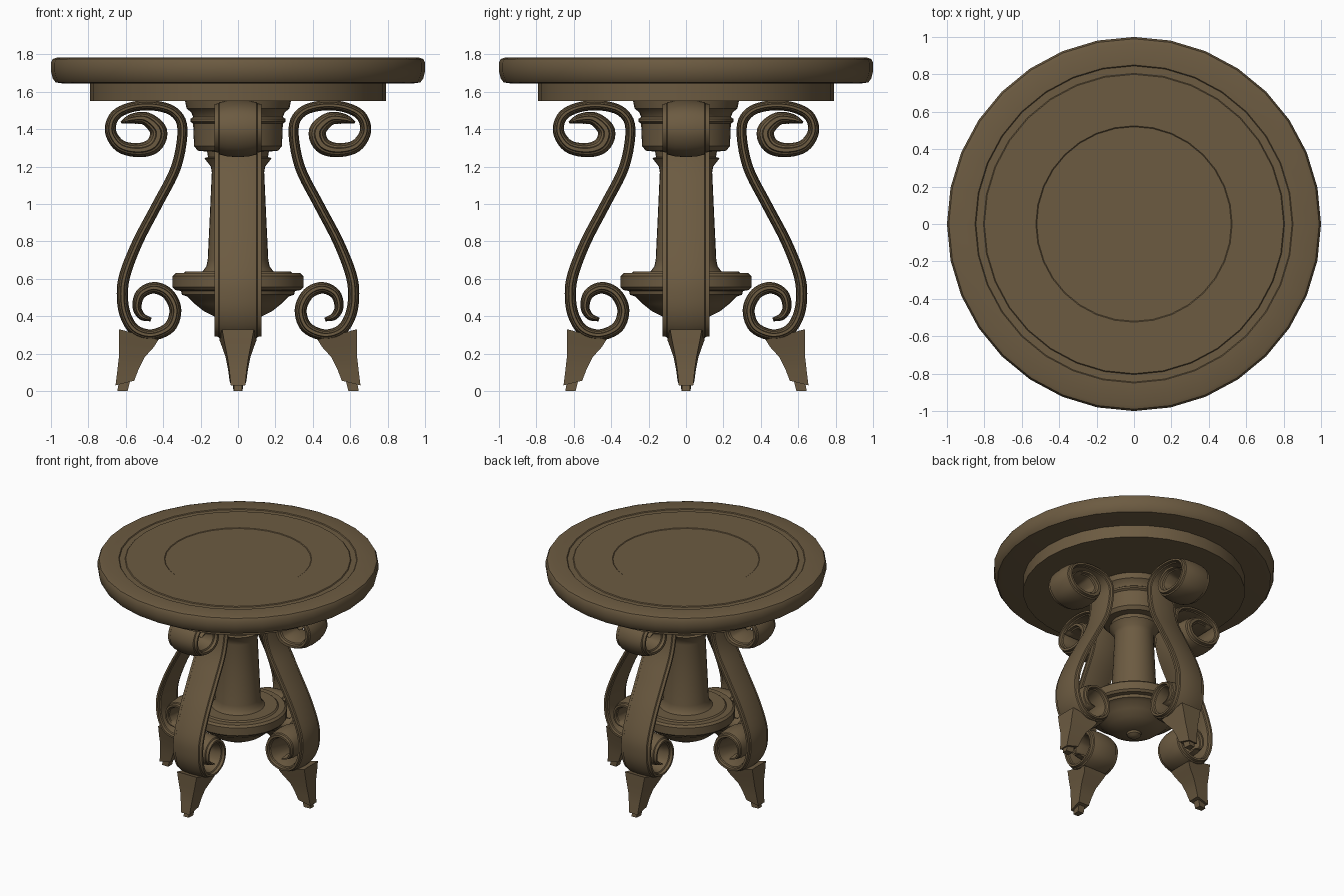
import bpy, bmesh, math
from mathutils import Vector

cube = bpy.data.objects.get("Cube")
if cube:
    bpy.data.objects.remove(cube, do_unlink=True)

COLOUR = (0.15, 0.104, 0.053, 1)
wood = bpy.data.materials.new("brown wood")
wood.use_nodes = True
wood.diffuse_color = COLOUR
bsdf = wood.node_tree.nodes["Principled BSDF"]
bsdf.inputs["Base Color"].default_value = COLOUR
bsdf.inputs["Roughness"].default_value = 0.7


def loft(name, rings, closed=False, angle=30):
    """Skin a list of closed cross-sections; cap the ends unless they are points."""
    bm = bmesh.new()
    rows = [[bm.verts.new(p) for p in ring] for ring in rings]
    n = len(rows[0])
    for a, b in zip(rows, rows[1:]):
        for i in range(n):
            j = (i + 1) % n
            bm.faces.new((a[i], a[j], b[j], b[i]))
    if not closed:
        bm.faces.new(rows[0])
        bm.faces.new(rows[-1])
    bmesh.ops.remove_doubles(bm, verts=bm.verts, dist=0.0001)
    bmesh.ops.recalc_face_normals(bm, faces=bm.faces)
    mesh = bpy.data.meshes.new(name)
    bm.to_mesh(mesh)
    bm.free()
    mesh.materials.append(wood)
    mesh.shade_smooth()
    mesh.set_sharp_from_angle(angle=math.radians(angle))
    ob = bpy.data.objects.new(name, mesh)
    bpy.context.collection.objects.link(ob)
    return ob


def lathe(name, profile, sides=32):
    turns = [2 * math.pi * i / sides for i in range(sides)]
    rings = [[(r * math.cos(t), r * math.sin(t), z) for t in turns] for r, z in profile]
    return loft(name, rings, closed=True)


def smooth_path(points, steps=5):
    """Catmull-Rom curve through the points."""
    pts = [Vector(p) for p in points]
    pts = [2 * pts[0] - pts[1]] + pts + [2 * pts[-1] - pts[-2]]
    out = []
    for a, b, c, d in zip(pts, pts[1:], pts[2:], pts[3:]):
        for k in range(steps):
            t = k / steps
            out.append(0.5 * (2 * b + (c - a) * t + (2 * a - 5 * b + 4 * c - d) * t**2
                              + (3 * b - a - 3 * c + d) * t**3))
    return out + [pts[-2]]


def four_around(ob):
    """Repeat a part on the remaining three sides."""
    for i in range(1, 4):
        copy = ob.copy()
        copy.name = f"{ob.name}_{i + 1}"
        copy.rotation_euler.z = i * math.pi / 2
        bpy.context.collection.objects.link(copy)


# Round top with shallow turned rings
lathe("tabletop", [
    (0, 1.645), (0.94, 1.645), (0.975, 1.65), (0.99, 1.67), (1, 1.71), (1, 1.755),
    (0.99, 1.775), (0.97, 1.782), (0.85, 1.782), (0.845, 1.776), (0.805, 1.776),
    (0.8, 1.782), (0.525, 1.782), (0.52, 1.778), (0, 1.778)])
lathe("apron", [(0, 1.55), (0.79, 1.55), (0.79, 1.65), (0, 1.65)])

# Turned central column
lathe("capital", [
    (0, 1.25), (0.16, 1.25), (0.165, 1.28), (0.215, 1.285), (0.235, 1.31), (0.24, 1.43),
    (0.255, 1.44), (0.255, 1.455), (0.24, 1.465), (0.25, 1.49), (0.275, 1.51),
    (0.285, 1.56), (0, 1.56)])
lathe("column", [
    (0, 1.26), (0.13, 1.26), (0.18, 1.245), (0.145, 1.2), (0.14, 1.17), (0.15, 0.95),
    (0.162, 0.7), (0.17, 0.665), (0.185, 0.645), (0.2, 0.63), (0, 0.63)])
lathe("lower_disc", [
    (0, 0.64), (0.28, 0.64), (0.29, 0.63), (0.335, 0.63), (0.35, 0.615), (0.35, 0.555),
    (0.335, 0.54), (0.305, 0.535), (0.3, 0.515), (0.27, 0.505), (0.23, 0.465),
    (0.18, 0.425), (0.13, 0.4), (0.06, 0.385), (0, 0.385)])
lathe("bottom_button", [(0, 0.39), (0.055, 0.39), (0.05, 0.37), (0.03, 0.355), (0, 0.35)], 16)

# Scrolled leg strap: (x, z, half thickness) from upper curl tip to lower curl tip
path = smooth_path([
    (0.625, 1.435, 0.006), (0.57, 1.455, 0.026), (0.49, 1.455, 0.036), (0.425, 1.39, 0.046),
    (0.45, 1.315, 0.044), (0.53, 1.288, 0.038), (0.63, 1.31, 0.034), (0.682, 1.39, 0.03),
    (0.655, 1.475, 0.028), (0.56, 1.52, 0.027), (0.44, 1.525, 0.027), (0.34, 1.49, 0.027),
    (0.297, 1.4, 0.027), (0.33, 1.2, 0.027), (0.43, 1, 0.027), (0.535, 0.8, 0.028),
    (0.605, 0.62, 0.03), (0.618, 0.5, 0.03), (0.6, 0.4, 0.03), (0.55, 0.325, 0.03),
    (0.46, 0.3, 0.03), (0.365, 0.342, 0.032), (0.335, 0.435, 0.032), (0.375, 0.52, 0.032),
    (0.45, 0.552, 0.031), (0.52, 0.52, 0.028), (0.54, 0.45, 0.024), (0.515, 0.4, 0.02),
    (0.465, 0.382, 0.01)])
# Strap section (width, thickness factor): flat rims and a crowned centre on both faces
half = [(0.125, 0.25), (0.105, 0.35), (0.1, 0.6), (0.06, 0.88), (0, 1)]
face = half + [(-w, n) for w, n in half[-2::-1]]
section = face + [(-w, -n) for w, n in face]
rings = []
for i, p in enumerate(path):
    a, b = path[max(i - 1, 0)], path[min(i + 1, len(path) - 1)]
    t = Vector((b.x - a.x, b.y - a.y)).normalized()
    rings.append([(p.x - t.y * n * p.z, w, p.y + t.x * n * p.z) for w, n in section])
four_around(loft("scroll_leg", rings, angle=35))


def block(name, levels):
    """Tapered block from (inner x, inner z, outer x, outer z, half width) levels."""
    return loft(name, [[(xi, -w, zi), (xo, -w * 0.85, zo), (xo, w * 0.85, zo), (xi, w, zi)]
                       for xi, zi, xo, zo, w in levels], angle=25)


# Tapered feet with small square toes
four_around(block("foot", [
    (0.425, 0.275, 0.635, 0.33, 0.1), (0.45, 0.235, 0.637, 0.26, 0.085),
    (0.5, 0.18, 0.637, 0.18, 0.066), (0.53, 0.12, 0.645, 0.11, 0.054),
    (0.555, 0.055, 0.655, 0.03, 0.045)]))
four_around(block("toe", [(0.575, 0.06, 0.635, 0.06, 0.027), (0.59, 0, 0.645, 0, 0.025)]))
